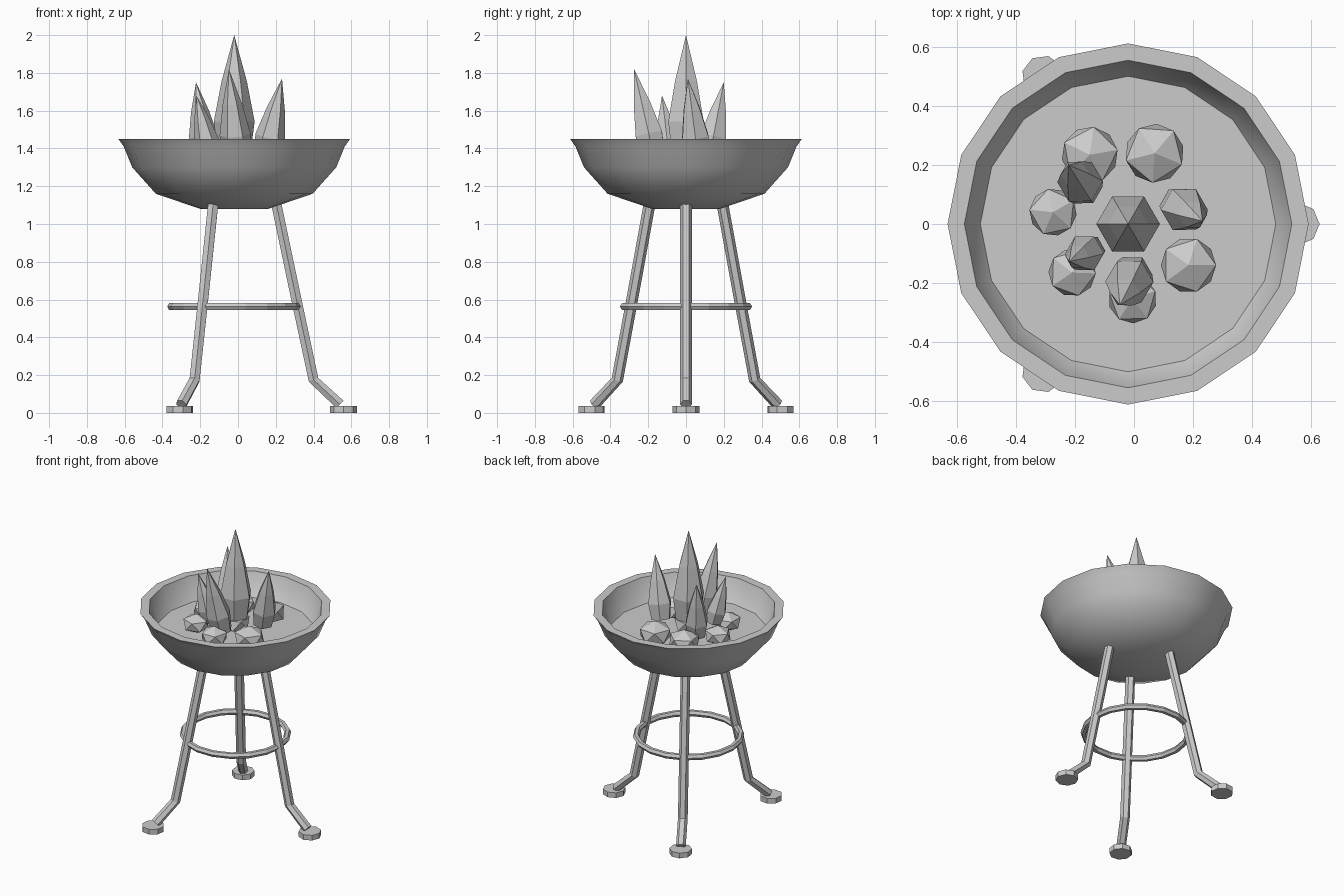
import bpy, bmesh, math
from mathutils import Vector, Matrix

if "Cube" in bpy.data.objects:
    bpy.data.objects.remove(bpy.data.objects["Cube"])

CX = -0.02  # axis of the stand
AXIS = Vector((CX, 0, 0))


def finish(name, bm, smooth=False):
    bmesh.ops.recalc_face_normals(bm, faces=bm.faces[:])
    me = bpy.data.meshes.new(name)
    bm.to_mesh(me)
    bm.free()
    ob = bpy.data.objects.new(name, me)
    bpy.context.collection.objects.link(ob)
    if smooth:
        bpy.ops.object.select_all(action='DESELECT')
        ob.select_set(True)
        bpy.context.view_layer.objects.active = ob
        bpy.ops.object.shade_smooth_by_angle(angle=math.radians(35))
    return ob


def loft(rings, closed=False):
    """Skin a list of point rings; a one-point ring makes a tip."""
    bm = bmesh.new()
    vs = [[bm.verts.new(p) for p in ring] for ring in rings]
    pairs = list(zip(vs, vs[1:])) + ([(vs[-1], vs[0])] if closed else [])
    for a, b in pairs:
        n = max(len(a), len(b))
        for i in range(n):
            j = (i + 1) % n
            if len(a) == 1:
                bm.faces.new((a[0], b[j], b[i]))
            elif len(b) == 1:
                bm.faces.new((a[i], a[j], b[0]))
            else:
                bm.faces.new((a[i], a[j], b[j], b[i]))
    if not closed:
        for end in (vs[0], vs[-1]):
            if len(end) > 2:
                bm.faces.new(end)
    return bm


def circle(center, r, n, u=Vector((1, 0, 0)), v=Vector((0, 1, 0))):
    if r == 0:
        return [Vector(center)]
    return [Vector(center) + r * (math.cos(a) * u + math.sin(a) * v)
            for a in (2 * math.pi * i / n for i in range(n))]


def lathe(name, profile, n, at=AXIS, smooth=False):
    return finish(name, loft([circle(at + Vector((0, 0, z)), r, n) for r, z in profile]), smooth)


# Fire bowl: outside from the base up, over the rim, back down the inside
lathe("bowl", [(0, 1.08), (0.18, 1.08), (0.415, 1.16), (0.54, 1.30), (0.585, 1.41),
               (0.613, 1.45), (0.556, 1.45), (0.50, 1.285), (0.38, 1.19),
               (0.17, 1.12), (0, 1.12)], 16, smooth=True)
lathe("ash_bed", [(0, 1.27), (0.50, 1.27), (0.502, 1.29), (0, 1.29)], 16)

# Three bent legs with round feet
path = [Vector((r, 0, z)) for r, z in
        ((0.222, 1.11), (0.325, 0.62), (0.42, 0.175), (0.56, 0.045))]
Y = Vector((0, 1, 0))
for k in range(3):
    spin = Matrix.Translation(AXIS) @ Matrix.Rotation(k * math.tau / 3, 4, 'Z')
    rings = []
    for i, p in enumerate(path):
        t = (path[min(i + 1, 3)] - path[max(i - 1, 0)]).normalized()
        rings.append(circle(p, 0.031, 6, Y, t.cross(Y)))
    bm = loft(rings)
    bm.transform(spin)
    finish(f"leg_{k + 1}", bm)
    bm = loft([circle((0.578, 0, z), 0.072, 8) for z in (0, 0.036)])
    bm.transform(spin)
    finish(f"foot_{k + 1}", bm)

# Brace ring
rings = []
for i in range(18):
    a = math.tau * i / 18
    d = Vector((math.cos(a), math.sin(a), 0))
    rings.append(circle(AXIS + d * 0.334 + Vector((0, 0, 0.563)), 0.021, 6, d, Vector((0, 0, 1))))
finish("brace_ring", loft(rings, closed=True))

# Coals: x, y, radius, spin
coals = [(-0.15, 0.235, 0.107, 10), (0.07, 0.24, 0.112, 50), (-0.275, 0.04, 0.09, 30),
         (-0.21, -0.165, 0.09, 70), (-0.005, -0.255, 0.092, 20), (0.185, -0.14, 0.105, 0),
         (-0.02, 0.0, 0.10, 40)]
for i, (x, y, r, s) in enumerate(coals):
    bm = bmesh.new()
    bmesh.ops.create_icosphere(bm, subdivisions=1, radius=r)
    bm.transform(Matrix.Translation((x, y, 1.35)) @ Matrix.Rotation(math.radians(s), 4, 'Z')
                 @ Matrix.Diagonal((1, 1, 0.72, 1)))
    finish(f"coal_{i + 1}", bm)

# Flames: base centre, tip, radius
flames = [((CX, 0, 1.39), (CX, 0, 2.0), 0.108),
          ((-0.17, 0.125, 1.36), (-0.222, 0.20, 1.75), 0.078),
          ((0.15, 0.062, 1.36), (0.233, 0.01, 1.77), 0.08),
          ((-0.15, -0.09, 1.36), (-0.22, -0.127, 1.68), 0.066),
          ((-0.005, -0.17, 1.36), (-0.048, -0.275, 1.82), 0.082)]
for i, (base, tip, r) in enumerate(flames):
    base, tip = Vector(base), Vector(tip)
    t = (tip - base).normalized()
    v = t.cross(Vector((1, 0, 0))).normalized()
    u = v.cross(t)
    finish(f"flame_{i + 1}", loft([circle(base.lerp(tip, f), r * s, 6, u, v) for f, s in
                                   ((0, 0.82), (0.25, 1), (0.6, 0.62), (1, 0))]))
